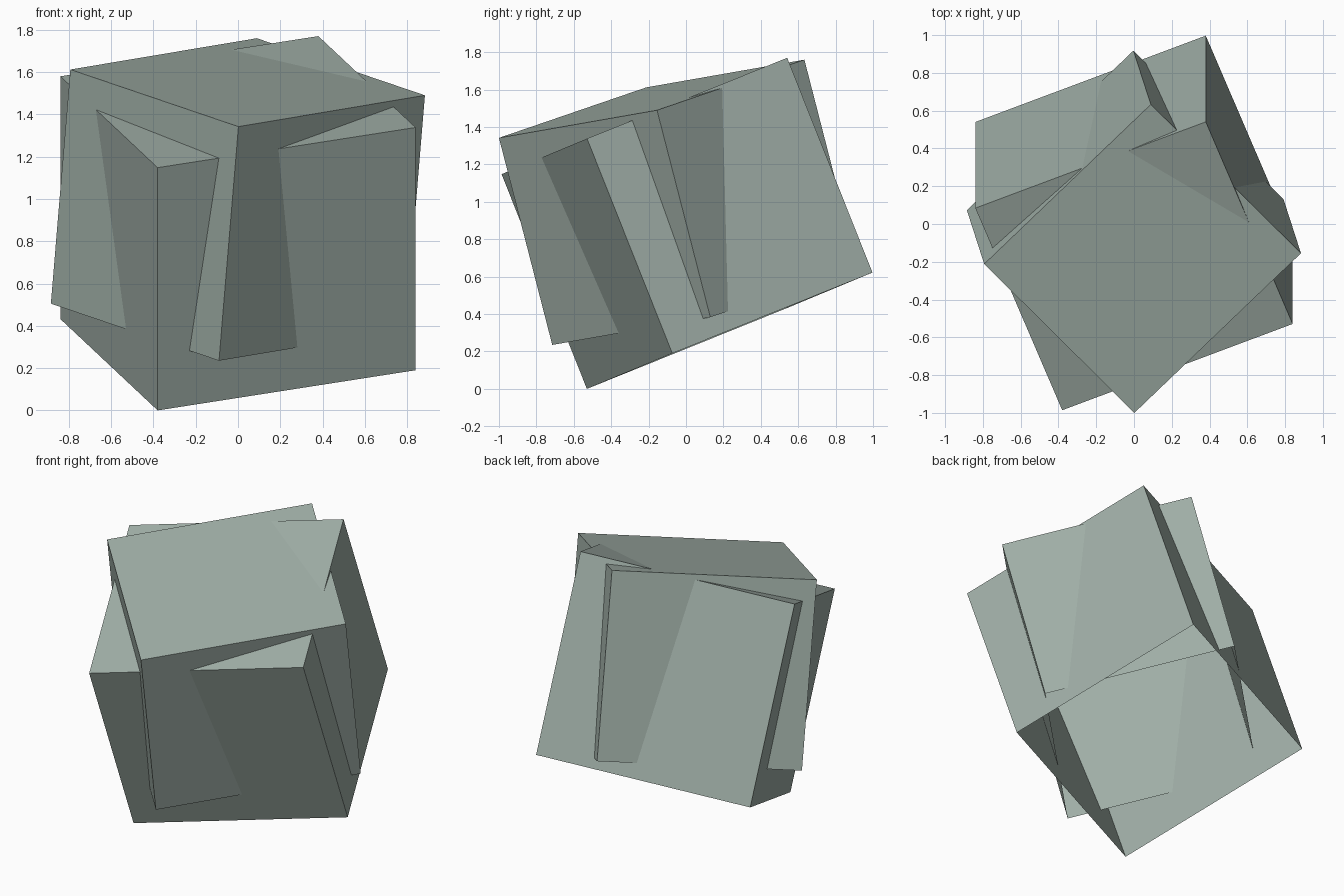
import bpy
from mathutils import Matrix, Vector

if "Cube" in bpy.data.objects:
    bpy.data.objects.remove(bpy.data.objects["Cube"])

# Dull grey-green for both shells
sage = bpy.data.materials.new("sage_grey")
sage.diffuse_color = (0.35, 0.425, 0.385, 1)
sage.use_nodes = True
sage.node_tree.nodes["Principled BSDF"].inputs["Base Color"].default_value = sage.diffuse_color


def open_shell(name, corner, e1, e2, e3):
    """Box without a floor, spanned by three edge directions from one corner."""
    corner, e1, e2, e3 = map(Vector, (corner, e1, e2, e3))
    bottom = [corner, corner + e1, corner + e1 + e2, corner + e2]
    top = [p + e3 for p in bottom]
    walls = [(i, (i + 1) % 4, (i + 1) % 4 + 4, i + 4) for i in range(4)]
    mesh = bpy.data.meshes.new(name)
    mesh.from_pydata(bottom + top, [], walls + [(4, 5, 6, 7)])
    mesh.materials.append(sage)
    shell = bpy.data.objects.new(name, mesh)
    bpy.context.collection.objects.link(shell)
    return shell


# Lower shell, leaning forward and resting on one corner
open_shell("leaning_shell", (-0.38, -0.53, 0),
           (1.22, 0.457, 0.19), (-0.46, 1.07, 0.432), (0, -0.456, 1.148))

# Second shell, turned on its diagonal and pushed through the first
open_shell("crossing_shell", (-0.09, -0.715, 0.235),
           (0.882, 0.845, 0.148), (-0.795, 0.788, 0.27), (0.092, -0.285, 1.107))
